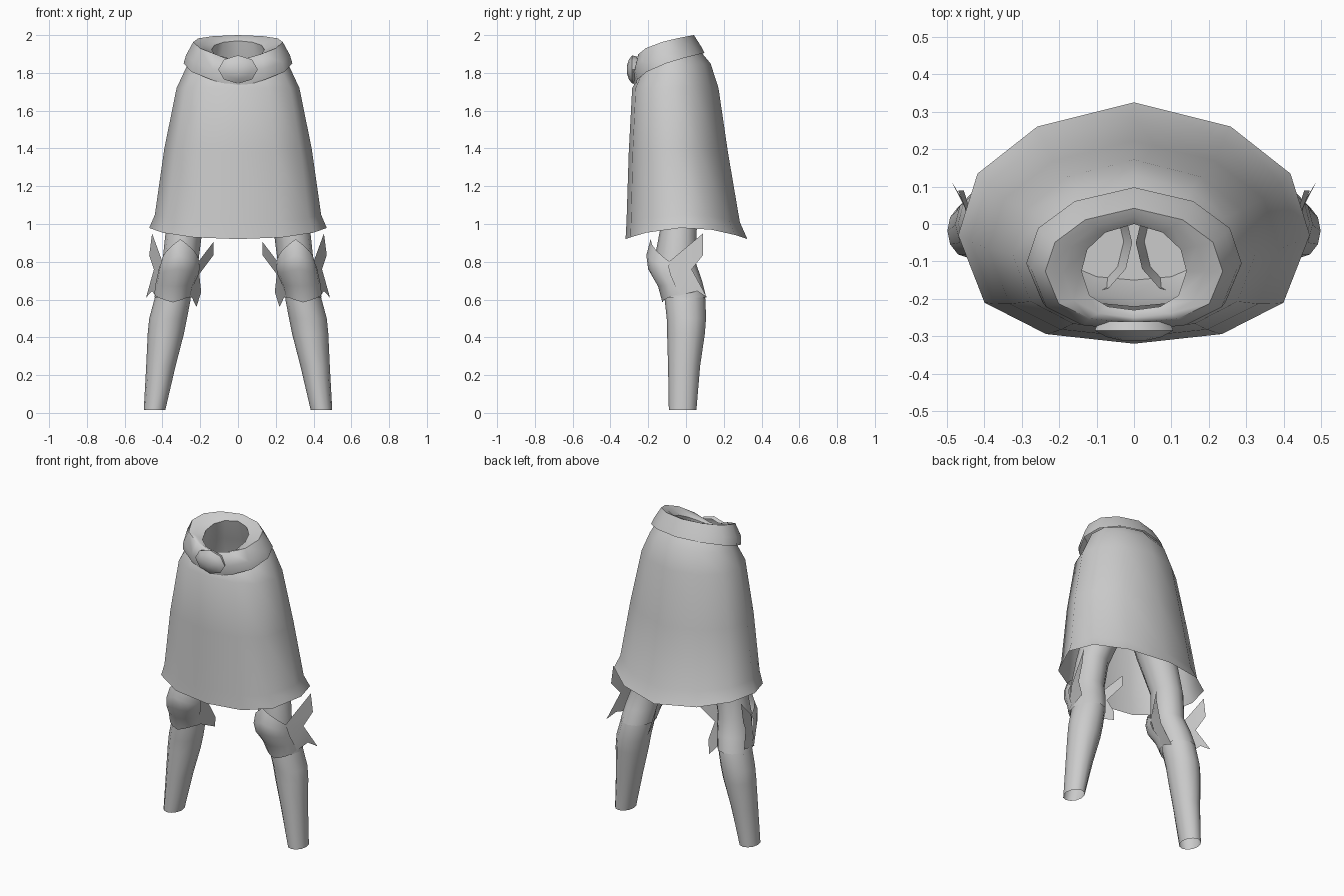
import bpy, bmesh, math

if "Cube" in bpy.data.objects:
    bpy.data.objects.remove(bpy.data.objects["Cube"])

grey = bpy.data.materials.new("plain grey")
grey.diffuse_color = (0.6, 0.6, 0.6, 1)
grey.use_nodes = True
grey.node_tree.nodes["Principled BSDF"].inputs["Base Color"].default_value = grey.diffuse_color

# Half outline of the garment, back to front: width fraction, depth fraction
HALF = [(0, 1), (.55, .9), (.89, .705), (1, .45), (.85, .17), (.5, .04), (0, 0)]
OUTLINE = HALF + [(-u, t) for u, t in HALF[-2:0:-1]]


def make(name, verts, faces, angle=50):
    mesh = bpy.data.meshes.new(name)
    mesh.from_pydata(verts, [], faces)
    bm = bmesh.new()
    bm.from_mesh(mesh)
    bmesh.ops.recalc_face_normals(bm, faces=bm.faces)
    bm.to_mesh(mesh)
    bm.free()
    mesh.materials.append(grey)
    ob = bpy.data.objects.new(name, mesh)
    bpy.context.collection.objects.link(ob)
    bpy.ops.object.select_all(action='DESELECT')
    ob.select_set(True)
    bpy.context.view_layer.objects.active = ob
    bpy.ops.object.shade_smooth_by_angle(angle=math.radians(angle))
    return ob


def loft(name, rings, closed=True, cap_end=False, angle=50):
    n = len(rings[0])
    verts = [p for r in rings for p in r]
    faces = []
    for i in range(len(rings) - 1):
        for j in range(n if closed else n - 1):
            k = (j + 1) % n
            faces.append((i*n + j, i*n + k, (i+1)*n + k, (i+1)*n + j))
    if cap_end:
        faces.append(tuple(range((len(rings)-1)*n, len(rings)*n)))
    return make(name, verts, faces, angle)


def garment_ring(w, yf, yb, z):
    return [(u*w, yf + t*(yb - yf), z(t)) for u, t in OUTLINE]


def slope(zf, zb, p):
    return lambda t: zf + (zb - zf) * t**p


def sag(z, d):
    return lambda t: z - d * (2*t - 1)**2


# Skirt with a flared, dipping hem
loft("skirt", [
    garment_ring(.47, -.32, .325, sag(.98, .06)),
    garment_ring(.44, -.315, .285, sag(1.05, .04)),
    garment_ring(.39, -.303, .222, sag(1.4, .02)),
    garment_ring(.325, -.285, .172, sag(1.72, 0)),
    garment_ring(.275, -.25, .13, slope(1.78, 1.85, .5)),
    garment_ring(.25, -.22, .08, slope(1.80, 1.91, .5))])

# Waistband: outer edge, bulge, crest, rolled in to the waist opening
loft("waistband", [
    garment_ring(.288, -.272, .098, slope(1.72, 1.905, .44)),
    garment_ring(.275, -.285, .08, slope(1.78, 1.94, .42)),
    garment_ring(.237, -.265, .042, slope(1.85, 2.0, .35)),
    garment_ring(.19, -.25, .02, slope(1.865, 1.99, .5)),
    garment_ring(.14, -.23, 0, slope(1.86, 1.97, .7))], angle=70)

# Hips under the skirt, open at the waist
loft("hips", [
    garment_ring(.14, -.23, 0, slope(1.86, 1.97, .7)),
    garment_ring(.18, -.235, .03, slope(1.78, 1.84, 1)),
    garment_ring(.24, -.22, .1, slope(1.65, 1.65, 1)),
    garment_ring(.26, -.2, .11, slope(1.48, 1.48, 1)),
    garment_ring(.2, -.15, .08, slope(1.38, 1.38, 1))], cap_end=True)

# Domed buckle
def disc(r, y):
    return [(.105*r*math.cos(k*math.pi/4), y,
             1.818 + .075*r*math.sin(k*math.pi/4)) for k in range(8)]


loft("buckle", [disc(.9, -.26), disc(1, -.285), disc(.7, -.302),
                disc(.3, -.312)], cap_end=True)


def tube_ring(s, z, cx, cy, rx, ry, n=12):
    return [(s*(cx + rx*math.cos(2*math.pi*k/n)), cy + ry*math.sin(2*math.pi*k/n), z)
            for k in range(n)]


THIGH = [(1.45, .13, -.05, .125, .14), (1.2, .2, -.04, .115, .12),
         (.97, .285, -.04, .097, .097), (.8, .305, -.06, .095, .11),
         (.70, .325, -.03, .1, .115), (.61, .343, -.01, .1, .117)]
SHIN = [(.66, .34, -.01, .088, .1), (.6, .347, -.005, .096, .108),
        (.5, .37, .002, .1, .104), (.42, .382, 0, .096, .1),
        (.25, .408, -.01, .078, .085), (.015, .442, -.018, .057, .073)]
# Knee shell rows: row centre x, half width, front y, depth, height at front and sides
PAD = [(.345, .098, -.125, .09, .585, .63), (.335, .102, -.148, .09, .67, .68),
       (.318, .108, -.2, .12, .76, .73), (.31, .108, -.21, .12, .835, .77),
       (.305, .1, -.187, .1, .92, .80)]
OUTER = [(.40, -.09, .80), (.455, .09, .95), (.47, .09, .835), (.445, .03, .76),
         (.487, .112, .61), (.455, .06, .645), (.43, -.08, .61)]
INNER = [(.21, -.1, .80), (.13, .05, .905), (.13, .05, .835), (.205, .0, .735),
         (.195, .05, .64), (.22, .08, .56), (.255, -.08, .635)]

for side, s in (("left", 1), ("right", -1)):
    loft(side + "_thigh", [tube_ring(s, *r) for r in THIGH])
    loft(side + "_shin", [tube_ring(s, *r) for r in SHIN])
    # Knee shell wrapping the front of the joint
    rows = []
    for cx, hw, yf, d, zc, zs in PAD:
        row = []
        for k in range(-4, 5):
            a = k * math.pi / 8
            row.append((s*(cx + hw*math.sin(a)), yf + d*(1 - math.cos(a)),
                        zc + (zs - zc)*abs(k)/4))
        rows.append(row)
    loft(side + "_knee_shell", rows, closed=False)
    # Forked fins swept back from both sides of the knee
    for label, pts in (("outer", OUTER), ("inner", INNER)):
        make(f"{side}_{label}_knee_fin", [(s*x, y, z) for x, y, z in pts],
             [(0, 1, 2, 3), (0, 3, 6), (3, 4, 5, 6)])
